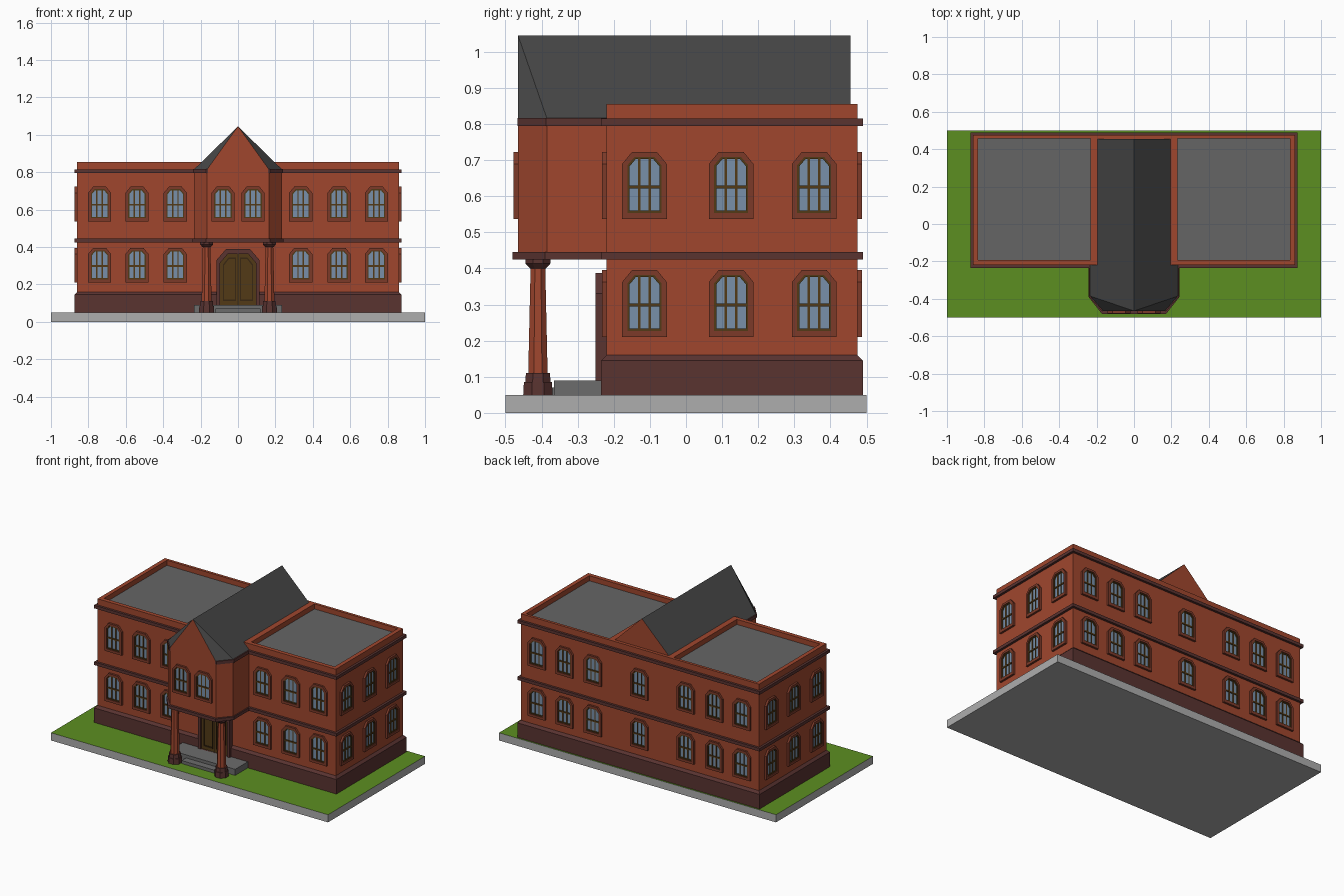
import bpy, bmesh
from math import pi, sin, cos
from mathutils import Matrix

if "Cube" in bpy.data.objects:
    bpy.data.objects.remove(bpy.data.objects["Cube"])


def material(name, r, g, b):
    m = bpy.data.materials.new(name)
    m.diffuse_color = (r, g, b, 1)
    m.use_nodes = True
    m.node_tree.nodes["Principled BSDF"].inputs["Base Color"].default_value = m.diffuse_color
    return m


BRICK = material("brick", .35, .062, .027)
TRIM = material("dark_brick", .10, .033, .03)
SURROUND = material("surround_brick", .20, .042, .022)
WOOD = material("wood", .085, .042, .008)
DARK_WOOD = material("dark_wood", .04, .02, .006)
GLASS = material("glass", .19, .28, .40)
SLATE = material("slate", .06, .06, .06)
FELT = material("flat_roof", .13, .13, .13)
STONE = material("stone", .42, .42, .42)
STEP = material("step_stone", .15, .15, .15)
GRASS = material("grass", .107, .275, .015)


def loft(bm, sections, mat=0, caps=True):
    """Skin a stack of (outline, z); without caps the stack closes on itself as a ring."""
    loops = [[bm.verts.new((x, y, z)) for x, y in pts] for pts, z in sections]
    n = len(loops[0])
    pairs = list(zip(loops, loops[1:])) + ([] if caps else [(loops[-1], loops[0])])
    faces = [bm.faces.new((a[i], a[(i + 1) % n], b[(i + 1) % n], b[i]))
             for a, b in pairs for i in range(n)]
    if caps:
        faces += [bm.faces.new(loops[0]), bm.faces.new(loops[-1])]
    for f in faces:
        f.material_index = mat
    bmesh.ops.recalc_face_normals(bm, faces=faces)


def prism(bm, pts, z0, z1, mat=0):
    loft(bm, [(pts, z0), (pts, z1)], mat)


def ring(bm, outer, inner, z0, z1, mat=0):
    loft(bm, [(outer, z0), (outer, z1), (inner, z1), (inner, z0)], mat, False)


def rect(x0, x1, y0, y1):
    return [(x0, y0), (x1, y0), (x1, y1), (x0, y1)]


def arch(w, z0, z1, top, z2):
    return [(-w, z0), (w, z0), (w, z1), (top, z2), (-top, z2), (-w, z1)]


def octagon(r):
    return [(r * cos(pi / 8 + i * pi / 4), r * sin(pi / 8 + i * pi / 4)) for i in range(8)]


def mirror(pts):
    return [(-x, y) for x, y in reversed(pts)]


def to_mesh(name, bm, *mats):
    me = bpy.data.meshes.new(name)
    bm.to_mesh(me)
    bm.free()
    for m in mats:
        me.materials.append(m)
    return me


def place(name, me, matrix=Matrix()):
    ob = bpy.data.objects.new(name, me)
    bpy.context.collection.objects.link(ob)
    ob.matrix_world = matrix
    return ob


def solid(name, mat, *parts):
    bm = bmesh.new()
    for pts, z0, z1 in parts:
        prism(bm, pts, z0, z1)
    return place(name, to_mesh(name, bm, mat))


# Ground slab with grass on top
bm = bmesh.new()
prism(bm, rect(-1, 1, -.5, .5), 0, .05)
for f in bm.faces:
    f.material_index = int(f.normal.z > .5)
place("ground_slab", to_mesh("ground_slab", bm, STONE, GRASS))

# Main block, plinth with sloped top, string courses
WALL = rect(-.86, .86, -.22, .475)
WIDE = rect(-.875, .875, -.235, .49)
solid("main_walls", BRICK, (WALL, .05, .818))
bm = bmesh.new()
loft(bm, [(WIDE, .05), (WIDE, .145), (WALL, .16)])
place("plinth", to_mesh("plinth", bm, TRIM))
solid("upper_band", TRIM, (WIDE, .795, .815))

# Projecting bay and its bands
BAY = [(-.235, -.2), (-.235, -.385), (-.165, -.465), (.165, -.465), (.235, -.385), (.235, -.2)]
BAY_BAND = [(-.243, -.2), (-.243, -.39), (-.172, -.48), (.172, -.48), (.243, -.39), (.243, -.2)]
EAVE = [(.23, -.22), (.23, -.385), (.16, -.465), (.171, -.467), (.241, -.387), (.241, -.22)]
solid("bay_walls", BRICK, (BAY, .43, .815))
solid("middle_band", TRIM, (WIDE, .425, .445), (BAY_BAND, .425, .445))
solid("bay_eaves", TRIM, (EAVE, .795, .816), (mirror(EAVE), .795, .816))

# Parapets and flat roofs of both wings
bm = bmesh.new()
for s in (-1, 1):
    ring(bm, rect(s * .195, s * .86, -.22, .475), rect(s * .232, s * .833, -.193, .457), .81, .855)
prism(bm, rect(-.195, .195, .455, .475), .81, .855)
place("parapet", to_mesh("parapet", bm, BRICK))
solid("flat_roofs", FELT, *[(rect(s * .225, s * .84, -.2, .465), .81, .822) for s in (-1, 1)])

# Gabled roof with clipped front corners
bm = bmesh.new()
v = bm.verts.new
front, back = v((0, -.465, 1.045)), v((0, .455, 1.045))
nose, side, rear = [], [], []
for s in (-1, 1):
    nose.append(v((s * .165, -.465, .815)))
    side.append(v((s * .235, -.385, .815)))
    rear.append(v((s * .235, .455, .815)))
for i in (0, 1):
    bm.faces.new((front, back, rear[i], side[i]))
    bm.faces.new((front, side[i], nose[i]))
for f in (bm.faces.new((front, *nose)), bm.faces.new((back, *rear))):
    f.material_index = 1
bm.faces.new((nose[0], nose[1], side[1], rear[1], rear[0], side[0]))
bmesh.ops.recalc_face_normals(bm, faces=bm.faces)
place("gable_roof", to_mesh("gable_roof", bm, SLATE, BRICK))

# Octagonal porch columns
bm = bmesh.new()
loft(bm, [(octagon(r), z) for r, z in ((.044, .05), (.042, .085))], 1)
loft(bm, [(octagon(r), z) for r, z in ((.038, .085), (.036, .11))], 1)
loft(bm, [(octagon(r), z) for r, z in ((.029, .11), (.022, .4))])
loft(bm, [(octagon(r), z) for r, z in ((.024, .4), (.037, .413), (.037, .426))], 1)
column = to_mesh("column", bm, BRICK, TRIM)
for s in (-1, 1):
    place("porch_column", column, Matrix.Translation((s * .168, -.41, 0)))

# Entrance steps
solid("entrance_steps", STEP, (rect(-.235, .235, -.365, -.22), .05, .09),
      (rect(-.12, .12, -.41, -.36), .05, .07))

# Window, drawn flat with local z pointing out of the wall
bm = bmesh.new()
pane = arch(.047, .017, .149, .027, .172)
inner = arch(.041, .023, .146, .024, .166)
ring(bm, arch(.062, 0, .152, .034, .186), pane, -.005, .013, 0)
ring(bm, pane, inner, -.005, .009, 1)
for x in (-.0145, .0145):
    prism(bm, rect(x - .0035, x + .0035, .02, .167), -.002, .007, 1)
prism(bm, rect(-.043, .043, .084, .093), -.002, .008, 1)
prism(bm, inner, -.005, .003, 2)
window = to_mesh("window", bm, SURROUND, WOOD, GLASS)

UPRIGHT = Matrix.Rotation(pi / 2, 4, 'X')


def add_window(x, y, z, turn):
    place("window", window,
          Matrix.Translation((x, y, z)) @ Matrix.Rotation(turn, 4, 'Z') @ UPRIGHT)


for z in (.21, .537):
    for s in (-1, 1):
        for x in (.335, .54, .74):
            add_window(s * x, -.22, z, 0)
            add_window(s * x, .475, z, pi)
        for y in (-.115, .125, .355):
            add_window(s * .86, y, z, s * pi / 2)
    add_window(0, .475, z, pi)
for x in (-.08, .08):
    add_window(x, -.465, .537, 0)

# Arched double door
bm = bmesh.new()
leaf = arch(.095, .09, .315, .055, .362)
ring(bm, arch(.115, .09, .33, .065, .388), leaf, 0, .03, 0)
prism(bm, leaf, 0, .019, 1)
panel = [(.012, .11), (.08, .11), (.08, .308), (.049, .345), (.012, .345)]
for pts in (panel, mirror(panel)):
    ring(bm, pts, [(x * .84 + (.007 if x > 0 else -.007), y * .93 + .016) for x, y in pts], .015, .024, 2)
prism(bm, rect(-.003, .003, .09, .362), .01, .022, 2)
door = to_mesh("double_door", bm, TRIM, WOOD, DARK_WOOD)
place("double_door", door, Matrix.Translation((0, -.22, 0)) @ UPRIGHT)
